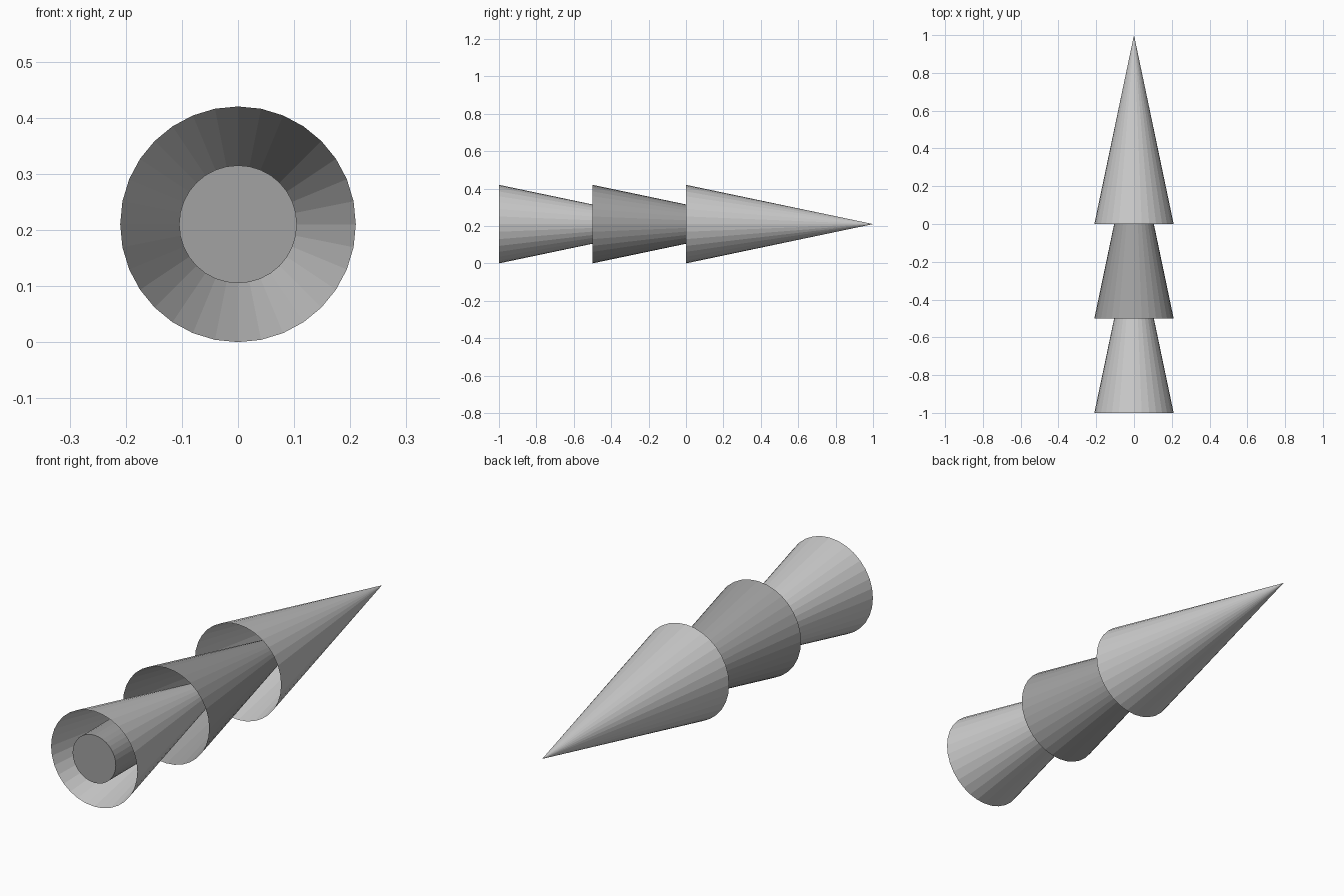
import bpy
from math import pi

if "Cube" in bpy.data.objects:
    bpy.data.objects.remove(bpy.data.objects["Cube"])

R, SIDES = 0.21, 32          # rim radius, low-poly side count
ALONG_Y = (-pi / 2, 0, 0)    # lays the axis down so tips point to +y

dark = bpy.data.materials.new("dark_grey")
dark.diffuse_color = (0.36, 0.36, 0.36, 1)
dark.use_nodes = True
dark.node_tree.nodes["Principled BSDF"].inputs["Base Color"].default_value = dark.diffuse_color


def finish(name, mat=None):
    ob = bpy.context.object
    ob.name = name
    if mat:
        ob.data.materials.append(mat)


# Three identical nested cones, open at the base
for name, base, mat in (("rear_cone", -1.0, None),
                        ("middle_cone", -0.5, dark),
                        ("tip_cone", 0.0, None)):
    bpy.ops.mesh.primitive_cone_add(vertices=SIDES, radius1=R, radius2=0, depth=1,
                                    end_fill_type='NOTHING',
                                    location=(0, base + 0.5, R), rotation=ALONG_Y)
    finish(name, mat)

# Core cylinder, flush with the rear rim and ending where it meets the cone
bpy.ops.mesh.primitive_cylinder_add(vertices=SIDES, radius=R / 2, depth=0.5,
                                    location=(0, -0.75, R), rotation=ALONG_Y)
finish("core", dark)
